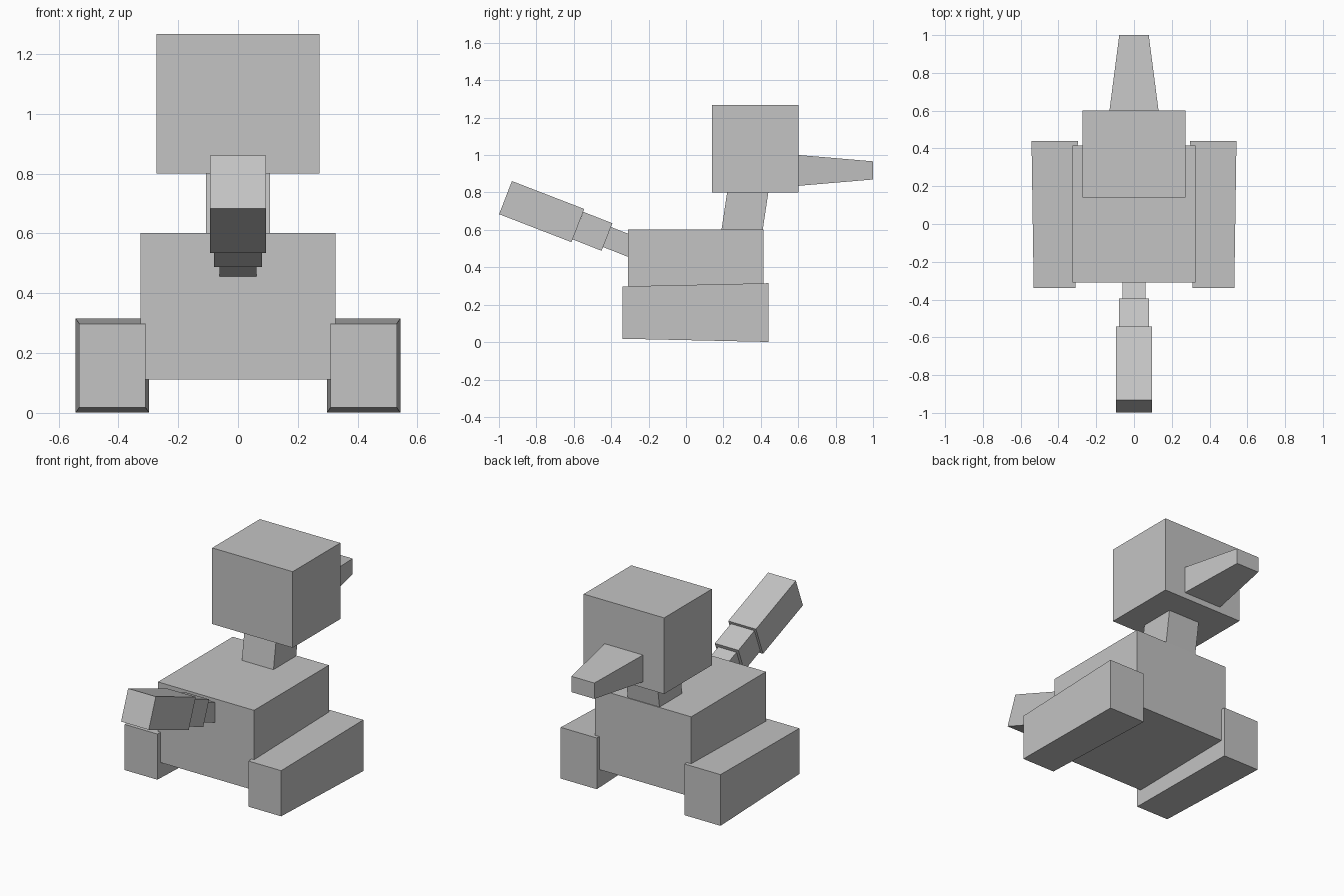
import bpy
import bmesh
from mathutils import Vector

cube = bpy.data.objects.get("Cube")
if cube:
    bpy.data.objects.remove(cube, do_unlink=True)

grey = bpy.data.materials.new("plain grey")
grey.use_nodes = True
grey.diffuse_color = (0.55, 0.55, 0.55, 1)
grey.node_tree.nodes["Principled BSDF"].inputs["Base Color"].default_value = grey.diffuse_color


def block(name, start, end, size, end_size=None, x=0):
    """Box running from start to end (y, z), with a (width, thickness) at each end."""
    a, b = Vector((x, *start)), Vector((x, *end))
    side = Vector((1, 0, 0))
    up = side.cross((b - a).normalized())
    bm = bmesh.new()
    rings = []
    for centre, (w, t) in ((a, size), (b, end_size or size)):
        rings.append([bm.verts.new(centre + side * (w / 2 * i) + up * (t / 2 * j))
                      for i, j in ((-1, -1), (1, -1), (1, 1), (-1, 1))])
    for ring in rings:
        bm.faces.new(ring)
    for k in range(4):
        n = (k + 1) % 4
        bm.faces.new((rings[0][k], rings[0][n], rings[1][n], rings[1][k]))
    bmesh.ops.recalc_face_normals(bm, faces=bm.faces)
    mesh = bpy.data.meshes.new(name)
    bm.to_mesh(mesh)
    bm.free()
    mesh.materials.append(grey)
    obj = bpy.data.objects.new(name, mesh)
    bpy.context.scene.collection.objects.link(obj)
    return obj


# Body, leaning neck and head
block("body", (-0.31, 0.357), (0.415, 0.357), (0.652, 0.49))
block("neck", (0.285, 0.50), (0.342, 0.88), (0.215, 0.218))
block("head", (0.14, 1.033), (0.602, 1.033), (0.546, 0.467))

# Tapered snout on the back of the head
block("snout", (0.60, 0.918), (1.0, 0.918), (0.26, 0.165), (0.156, 0.097))

# Raised arm in three steps, thickest at the tip
block("arm_tip", (-0.965, 0.7725), (-0.578, 0.623), (0.188, 0.19))
block("arm_middle", (-0.578, 0.623), (-0.4225, 0.562), (0.16, 0.158))
block("arm_root", (-0.4225, 0.562), (-0.25, 0.494), (0.124, 0.115))

# Feet, slightly wider at the back
for label, s in (("left", 1), ("right", -1)):
    block(label + "_foot", (-0.34, 0.158), (0.44, 0.158), (0.222, 0.28), (0.245, 0.314), x=0.42 * s)
